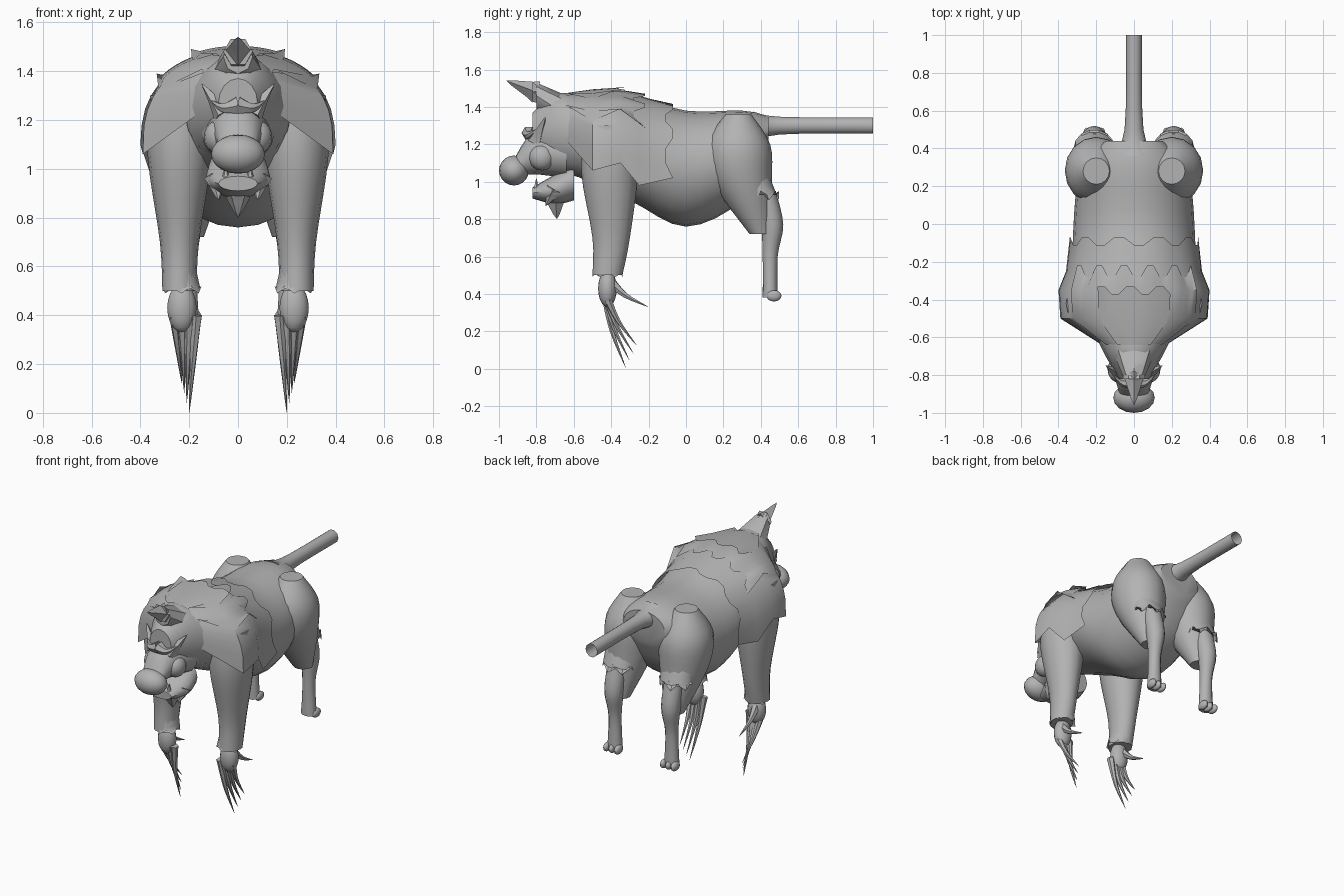
import bpy, bmesh, math
from mathutils import Vector

cube = bpy.data.objects.get("Cube")
if cube:
    bpy.data.objects.remove(cube, do_unlink=True)

grey = bpy.data.materials.new("stone grey")
grey.use_nodes = True
grey.diffuse_color = (.45, .45, .45, 1)
grey.node_tree.nodes["Principled BSDF"].inputs["Base Color"].default_value = grey.diffuse_color


def finish(name, bm, side=1):
    """Turn a bmesh into a shaded object, flipped to the right side if asked."""
    for v in bm.verts:
        v.co.x *= side
    bmesh.ops.recalc_face_normals(bm, faces=bm.faces)
    mesh = bpy.data.meshes.new(name)
    bm.to_mesh(mesh)
    bm.free()
    mesh.materials.append(grey)
    ob = bpy.data.objects.new(name, mesh)
    bpy.context.collection.objects.link(ob)
    bpy.ops.object.select_all(action='DESELECT')
    bpy.context.view_layer.objects.active = ob
    ob.select_set(True)
    bpy.ops.object.shade_smooth_by_angle(angle=math.radians(40))


def smooth_path(rows, steps=4):
    """Curve through the rows, passing through every one of them."""
    rows = [Vector(row) for row in rows]
    path = []
    last = len(rows) - 1
    for i in range(last):
        start, end = rows[i], rows[i + 1]
        leave = (end - rows[max(i - 1, 0)]) / 2
        arrive = (rows[min(i + 2, last)] - start) / 2
        for step in range(steps):
            t = step / steps
            ease = t * t * (3 - 2 * t)
            path.append(start.lerp(end, ease) + leave * t * (1 - t) ** 2 - arrive * t * t * (1 - t))
    return path + [rows[last]]


def bridge(bm, rings, closed=True):
    count = len(rings[0])
    for near, far in zip(rings, rings[1:]):
        for i in range(count if closed else count - 1):
            j = (i + 1) % count
            bm.faces.new((near[i], near[j], far[j], far[i]))


def circle(count):
    for i in range(count):
        angle = math.tau * i / count
        yield math.cos(angle), math.sin(angle)


def loft(name, rows, upright=False, x=0, sides=16, open_end=False, jag=0, side=1):
    """Rows are y, z, half width, half depth; upright lofts have level rings."""
    bm = bmesh.new()
    rings = []
    path = smooth_path(rows)
    for y, z, width, depth in path:
        level = [Vector((c * width, s * depth, 0)) for c, s in circle(sides)]
        offsets = level if upright else [Vector((p.x, 0, p.y)) for p in level]
        rings.append([bm.verts.new(Vector((x, y, z)) + p) for p in offsets])
    bridge(bm, rings)
    bm.faces.new(rings[0])
    if not open_end:
        bm.faces.new(rings[-1])
    for v in rings[-1][::2]:
        v.co.z += jag
    finish(name, bm, side)


def spike(name, points, radius, sides=6, side=1):
    """Curved horn or claw tapering to a point."""
    bm = bmesh.new()
    path = smooth_path(points)
    last = len(path) - 1
    rings = []
    for k, centre in enumerate(path[:-1]):
        turn = (path[k + 1] - path[max(k - 1, 0)]).to_track_quat('Z', 'Y')
        r = radius * (1 - k / last)
        rings.append([bm.verts.new(centre + turn @ Vector((c * r, s * r, 0))) for c, s in circle(sides)])
    bridge(bm, rings)
    bm.faces.new(rings[0])
    point = bm.verts.new(path[last])
    end = rings[-1]
    for i, v in enumerate(end):
        bm.faces.new((end[i - 1], v, point))
    finish(name, bm, side)


def ball(name, centre, size, side=1):
    bm = bmesh.new()
    bmesh.ops.create_uvsphere(bm, u_segments=16, v_segments=10, radius=1)
    bmesh.ops.scale(bm, vec=size, verts=bm.verts)
    bmesh.ops.translate(bm, vec=centre, verts=bm.verts)
    finish(name, bm, side)


def mantle(name, rows, reach=1, lift=0, jag=.02, count=20):
    """Ragged cloth arch; rows are y, top height, half width, hem height."""
    bm = bmesh.new()
    arches = []
    for k, (y, top, width, hem) in enumerate(rows):
        arch = []
        for i in range(count + 1):
            angle = (2 * i / count - 1) * reach * math.pi / 2
            height = hem + (top - hem) * max(math.cos(angle), 0) ** .75
            arch.append(bm.verts.new(((width + lift) * math.sin(angle), y, height + lift)))
        for v in (arch[0], arch[-1]):
            v.co.z += jag * (-1) ** k
        arches.append(arch)
    for i, v in enumerate(arches[-1]):
        v.co.y += jag * (-1) ** (i // 2)
    bridge(bm, arches, closed=False)
    finish(name, bm)


# Trunk from rump to chest, and the hollow tail
loft("body", [(.44, 1.25, .15, .1), (.3, 1.14, .28, .24), (0, 1.07, .32, .31),
              (-.3, 1.18, .31, .28), (-.63, 1.25, .18, .2)], sides=24)
loft("tail", [(.36, 1.29, .12, .09), (.5, 1.3, .05, .05), (1, 1.3, .043, .045)], sides=10, open_end=True)

# Layered shoulder mantle
cloth = [(-.64, 1.45, .17, 1.2), (-.5, 1.47, .39, 1.08), (-.35, 1.48, .4, 1.08),
         (-.25, 1.46, .36, 1), (-.09, 1.42, .34, 1)]
mantle("mantle", cloth)
mantle("upper_mantle", cloth[:4], reach=.6, lift=.012, jag=.03)
mantle("collar", cloth[:3], reach=.3, lift=.024, count=10)

# Head, open mouth and beard
loft("hood", [(-.56, 1.24, .22, .22), (-.7, 1.27, .15, .2), (-.82, 1.27, .08, .1)])
loft("muzzle", [(-.64, 1.15, .15, .13), (-.82, 1.15, .1, .11), (-.92, 1.07, .07, .05)])
ball("nose", (0, -.92, 1.06), (.11, .08, .08))
loft("lower_jaw", [(-.6, 1, .12, .1), (-.7, .96, .13, .08), (-.82, .94, .08, .03)])
spike("beard", [(0, -.7, .93), (0, -.69, .8)], .08)

# Ringed horn on the crown
loft("horn_base", [(-.66, 1.37, .12, .1), (-.8, 1.46, .06, .07)], sides=8)
loft("horn_ring", [(-.78, 1.46, .05, .05), (-.82, 1.48, .06, .06)], sides=6)
spike("horn", [(0, -.8, 1.48), (0, -.96, 1.54)], .06, sides=4)

for side, tag in ((1, "left_"), (-1, "right_")):
    # Face
    spike(tag + "ear", [(.06, -.8, 1.22), (.1, -.78, 1.28), (.15, -.75, 1.35)], .05, sides=4, side=side)
    spike(tag + "brow", [(0, -.84, 1.26), (.06, -.84, 1.25), (.11, -.8, 1.28)], .04, side=side)
    ball(tag + "cheek", (.08, -.77, 1.13), (.06, .07, .07), side)
    spike(tag + "tooth", [(.05, -.8, .95), (.05, -.8, 1.02)], .02, side=side)
    spike(tag + "jaw_tuft", [(.09, -.7, .96), (.08, -.75, .87)], .05, side=side)

    # Front leg, flared sleeve and paw
    loft(tag + "front_leg", [(-.42, 1.3, .12, .12), (-.41, 1.05, .13, .15), (-.4, .7, .08, .1),
                             (-.42, .5, .07, .08)], upright=True, x=.24, side=side)
    loft(tag + "sleeve_cuff", [(-.41, .58, .06, .08), (-.42, .49, .08, .08)],
         upright=True, x=.23, sides=12, open_end=True, jag=.03, side=side)
    ball(tag + "forepaw", (.23, -.42, .43), (.06, .05, .1), side)

    # Four long claws fanned across the paw, and a thumb claw
    for i in range(4):
        root = Vector((.17 + .03 * i, -.43, .4))
        tip = Vector((.2 + .01 * i, -.32 + .02 * i, .04 * i))
        bend = root.lerp(tip, .5) + Vector((0, -.02, 0))
        spike(tag + "claw", [root, bend, tip], .025, side=side)
    spike(tag + "thumb_claw", [(.24, -.4, .46), (.25, -.32, .39), (.25, -.2, .33)], .03, side=side)

    # Hind leg with ragged hem and toes
    loft(tag + "thigh", [(.28, 1.36, .07, .07), (.28, 1.2, .16, .17), (.3, 1, .15, .16), (.4, .72, .06, .06)],
         upright=True, x=.2, side=side)
    loft(tag + "thigh_hem", [(.36, 1.05, .11, .08), (.4, .9, .11, .1)],
         upright=True, x=.21, sides=14, open_end=True, jag=.05, side=side)
    loft(tag + "shin", [(.42, .95, .06, .06), (.46, .77, .06, .06), (.45, .6, .04, .04), (.45, .38, .05, .04)],
         upright=True, x=.21, sides=12, side=side)
    for x in (.17, .21, .25):
        ball(tag + "toe", (x, .47, .39), (.02, .04, .03), side)
